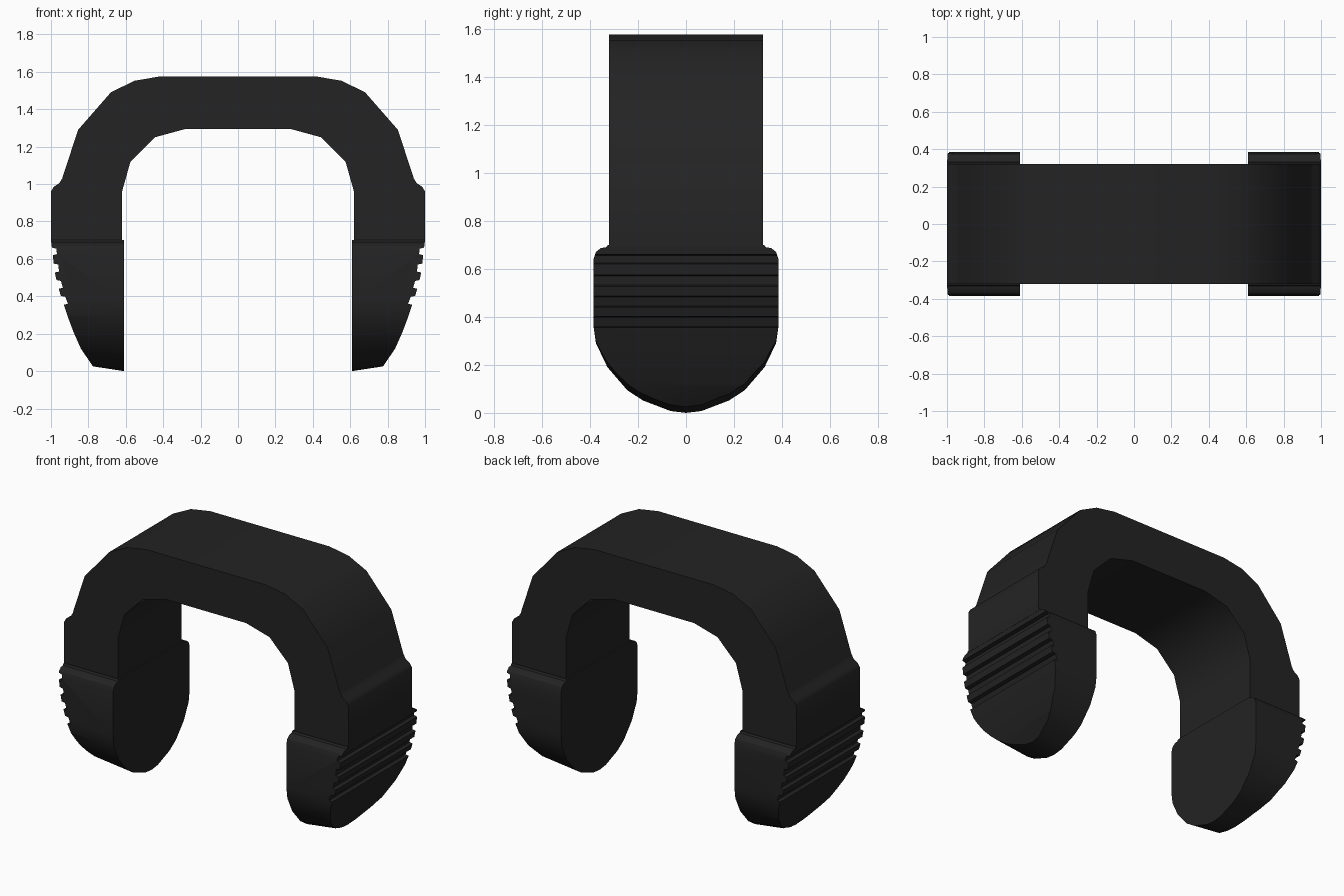
import bpy, bmesh, math

cube = bpy.data.objects.get("Cube")
if cube:
    bpy.data.objects.remove(cube, do_unlink=True)

black = bpy.data.materials.new("matte black")
black.use_nodes = True
COLOUR = (0.0168, 0.0168, 0.0168, 1)
black.diffuse_color = COLOUR
bsdf = next(n for n in black.node_tree.nodes if n.type == 'BSDF_PRINCIPLED')
bsdf.inputs["Base Color"].default_value = COLOUR


def loft(name, start, end):
    """Solid between two matching outlines, given as 3D points."""
    bm = bmesh.new()
    a = [bm.verts.new(p) for p in start]
    b = [bm.verts.new(p) for p in end]
    bm.faces.new(a)
    bm.faces.new(b)
    for i in range(len(a)):
        j = (i + 1) % len(a)
        bm.faces.new((a[i], a[j], b[j], b[i]))
    bmesh.ops.recalc_face_normals(bm, faces=bm.faces)
    mesh = bpy.data.meshes.new(name)
    bm.to_mesh(mesh)
    bm.free()
    mesh.materials.append(black)
    obj = bpy.data.objects.new(name, mesh)
    bpy.context.collection.objects.link(obj)
    return obj


def extrude_y(name, profile, half):
    return loft(name, [(x, -half, z) for x, z in profile],
                [(x, half, z) for x, z in profile])


def smooth(obj, degrees):
    bpy.ops.object.select_all(action='DESELECT')
    obj.select_set(True)
    bpy.context.view_layer.objects.active = obj
    bpy.ops.object.shade_smooth_by_angle(angle=math.radians(degrees))


# Arch: outer edge down one side, inner edge back up, then mirrored
half_arch = [(0.42, 1.575), (0.555, 1.552), (0.68, 1.49), (0.855, 1.29),
             (0.94, 1.03), (0.955, 1.005), (0.985, 0.985), (1.0, 0.96), (1.0, 0.69),
             (0.62, 0.69), (0.62, 0.96), (0.575, 1.12), (0.445, 1.25), (0.28, 1.295)]
arch = extrude_y("arch", half_arch + [(-x, z) for x, z in reversed(half_arch)], 0.32)
smooth(arch, 35)

# Grip curve seen from the front, with grooves cut into it
CURVE = [(1.0, 0.70), (0.995, 0.66), (0.988, 0.60), (0.977, 0.51), (0.953, 0.42),
         (0.93, 0.35), (0.91, 0.29), (0.88, 0.21), (0.84, 0.12), (0.775, 0.025)]


def curve_x(z):
    for (x0, z0), (x1, z1) in zip(CURVE, CURVE[1:]):
        if z1 <= z <= z0:
            return x0 + (x1 - x0) * (z0 - z) / (z0 - z1)


grip = [CURVE[0]]
for top, bottom in [(0.66, 0.62), (0.575, 0.527), (0.487, 0.44), (0.402, 0.355)]:
    grip += [(curve_x(top), top), (curve_x(top) - 0.024, top - 0.005),
             (curve_x(bottom) - 0.022, bottom + 0.005), (curve_x(bottom), bottom)]
grip += CURVE[5:] + [(0.775, -0.1), (0.61, -0.1), (0.61, 0.70)]

# Rounded foot outline seen from the side
half_outline = [(0.325, 0.70), (0.332, 0.69), (0.355, 0.686), (0.375, 0.67), (0.385, 0.64),
                (0.385, 0.36), (0.375, 0.29), (0.327, 0.19), (0.245, 0.095),
                (0.18, 0.052), (0.065, 0.008)]
outline = half_outline + [(0, 0)] + [(-y, z) for y, z in reversed(half_outline)]


def lifted(x, rise):
    """Outline at x, its lower end raised to give the sole its slant."""
    return [(x, y, z + rise * max(0, 1 - z / 0.36)) for y, z in outline]


for name, side in (("left_foot", 1), ("right_foot", -1)):
    foot = loft(name, lifted(side * 0.61, 0), lifted(side * 1.1, 0.075))
    cutter = extrude_y("grip_cutter", [(side * x, z) for x, z in grip], 0.6)
    cut = foot.modifiers.new("grip shape", 'BOOLEAN')
    cut.operation = 'INTERSECT'
    cut.solver = 'EXACT'
    cut.object = cutter
    bpy.context.view_layer.update()
    shaped = foot.evaluated_get(bpy.context.evaluated_depsgraph_get())
    foot_mesh = bpy.data.meshes.new_from_object(shaped)
    foot.modifiers.clear()
    foot.data = foot_mesh
    bpy.data.objects.remove(cutter, do_unlink=True)
    smooth(foot, 30)
